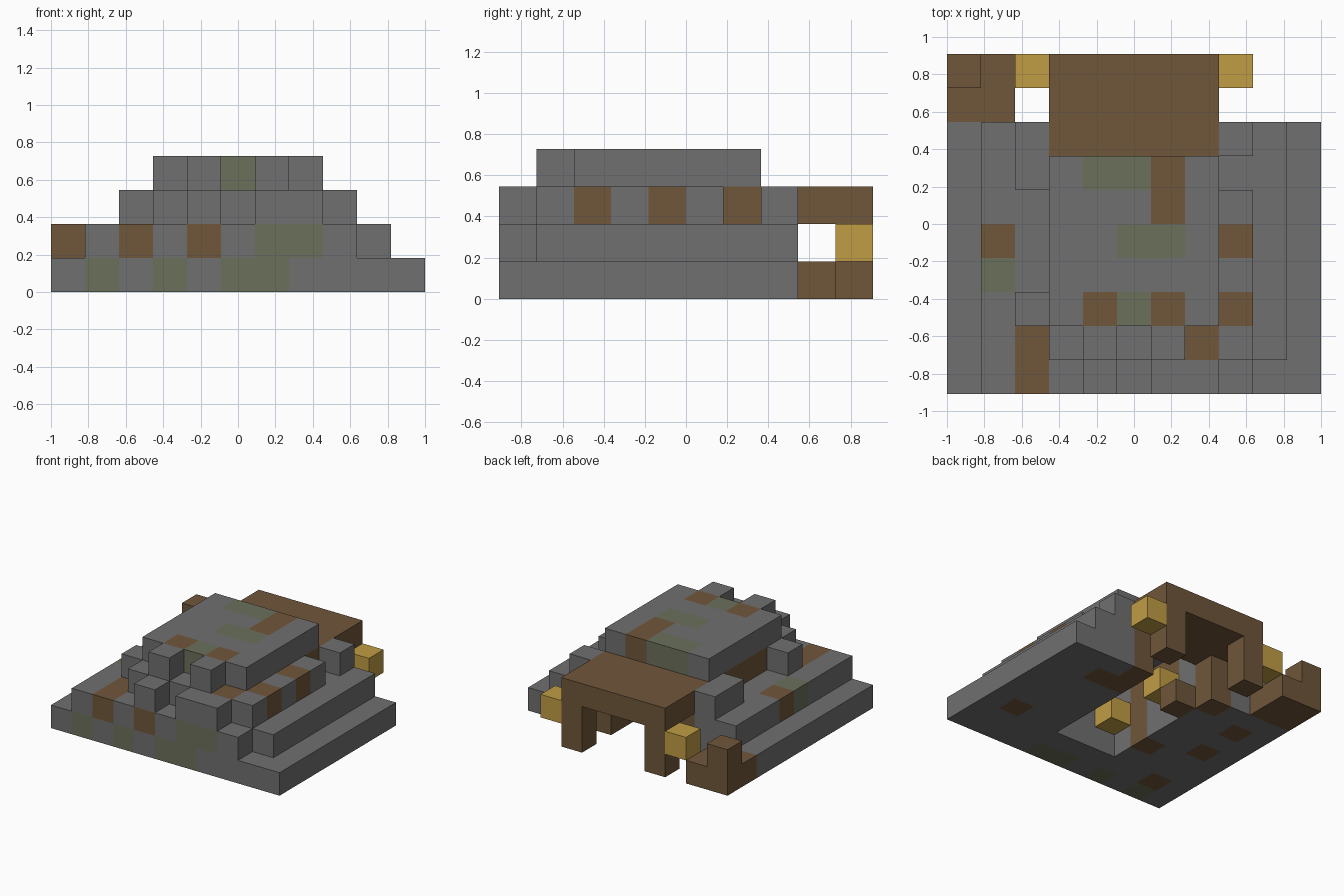
import bpy
import bmesh
from mathutils import Vector

cube = bpy.data.objects.get("Cube")
if cube:
    bpy.data.objects.remove(cube, do_unlink=True)

U = 2 / 11                       # edge of one block
ORIGIN = Vector((-1, -5 * U, 0))


def material(name, rgb):
    m = bpy.data.materials.new(name)
    m.use_nodes = True
    color = (*rgb, 1)
    m.diffuse_color = color
    m.node_tree.nodes["Principled BSDF"].inputs["Base Color"].default_value = color
    return m


COLORS = {
    "stone": material("grey stone", (0.162, 0.162, 0.162)),
    "wood": material("brown wood", (0.162, 0.093, 0.043)),
    "moss": material("mossy stone", (0.145, 0.16, 0.105)),
    "lamp": material("lamp yellow", (0.53, 0.34, 0.06)),
}
NAMES = list(COLORS)


def cells(x, y, z, w=1, d=1, h=1):
    """All block cells of a box given by its corner and size."""
    return {(i, j, k) for i in range(x, x + w)
            for j in range(y, y + d) for k in range(z, z + h)}


# Hollow room with a doorway at the back
room = cells(4, 2, 0, 3, 5, 3) | cells(4, 7, 0, 3, 1, 2)

# Stone tiers, battlements and wooden parts
parts = {
    "base_terrace": ("stone", cells(0, 0, 0, 11, 8) - room),
    "second_terrace": ("stone", (cells(1, 0, 1, 8, 8) | cells(9, 1, 1, 1, 7)) - room),
    "upper_wall": ("stone", cells(3, 1, 2, 5, 6) - room),
    "front_buttresses": ("stone", cells(4, 0, 2) | cells(6, 0, 2, 2)),
    "side_parapets": ("stone", cells(8, 1, 2, 1, 5) | cells(8, 7, 2)
                      | cells(2, 2, 2) | cells(2, 6, 2, 1, 2)),
    "roof": ("stone", cells(3, 2, 3, 5, 5)),
    "battlements": ("stone", cells(4, 1, 3) | cells(6, 1, 3)),
    "porch_roof": ("wood", cells(3, 7, 2, 5, 3)),
    "porch_posts": ("wood", cells(3, 9, 0, 1, 1, 2) | cells(7, 9, 0, 1, 1, 2)),
    "corner_woodpile": ("wood", cells(0, 8, 0, 2, 2) | cells(0, 9, 1)),
    "room_crate": ("wood", cells(4, 6, 0)),
    "porch_lamps": ("lamp", cells(2, 9, 1) | cells(8, 9, 1)),
    "room_lamps": ("lamp", cells(4, 2, 1) | cells(4, 5, 1)),
}

# Blocks that differ from the colour of their part
wood_blocks = set().union(
    cells(3, 7, 0, 1, 1, 2), cells(7, 7, 0, 1, 1, 2),         # door jambs
    cells(2, 0, 1, 1, 2), cells(4, 0, 1), cells(1, 4, 1),     # second terrace
    cells(3, 3, 2, 1, 3), cells(3, 3, 0, 1, 1, 2),            # side wall
    cells(7, 6, 0, 1, 1, 3), cells(7, 1, 2),
    cells(8, 2, 2), cells(8, 4, 2),                           # parapet
    cells(4, 2, 3), cells(6, 2, 3), cells(6, 5, 3, 1, 2),     # roof
    cells(9, 2, 0), cells(8, 6, 0), cells(1, 1, 0),           # underside
    cells(1, 4, 0), cells(1, 6, 0))
wood_blocks -= cells(0, 4, 0) | cells(0, 6, 0)
moss_blocks = set().union(
    cells(1, 0, 0), cells(3, 0, 0), cells(5, 0, 0, 2),        # front base
    cells(6, 0, 1, 2), cells(1, 3, 1),
    cells(5, 2, 3), cells(5, 4, 3, 2), cells(4, 6, 3, 2))     # roof

solid = set().union(*(c for _, c in parts.values()))

# Four corners of each block side, counter-clockwise from outside
SIDES = {}
for axis in range(3):
    for sign in (-1, 1):
        a, b = (axis + 1) % 3, (axis + 2) % 3
        corners = []
        for p, q in ((0, 0), (1, 0), (1, 1), (0, 1)):
            v = [0, 0, 0]
            v[axis], v[a], v[b] = int(sign > 0), p, q
            corners.append(tuple(v))
        normal = [0, 0, 0]
        normal[axis] = sign
        SIDES[tuple(normal)] = corners if sign > 0 else corners[::-1]


def build(name, base, blocks):
    """Mesh of the exposed sides of a set of blocks."""
    bm = bmesh.new()
    verts = {}
    for cell in sorted(blocks):
        color = base
        if base == "stone":
            color = ("wood" if cell in wood_blocks else
                     "moss" if cell in moss_blocks else base)
        for normal, corners in SIDES.items():
            if tuple(c + n for c, n in zip(cell, normal)) in solid:
                continue
            loop = []
            for corner in corners:
                key = tuple(c + o for c, o in zip(cell, corner))
                if key not in verts:
                    verts[key] = bm.verts.new(ORIGIN + Vector(key) * U)
                loop.append(verts[key])
            bm.faces.new(loop).material_index = NAMES.index(color)
    mesh = bpy.data.meshes.new(name)
    bm.to_mesh(mesh)
    bm.free()
    for m in COLORS.values():
        mesh.materials.append(m)
    bpy.context.collection.objects.link(bpy.data.objects.new(name, mesh))


for part, (base, blocks) in parts.items():
    build(part, base, blocks)
